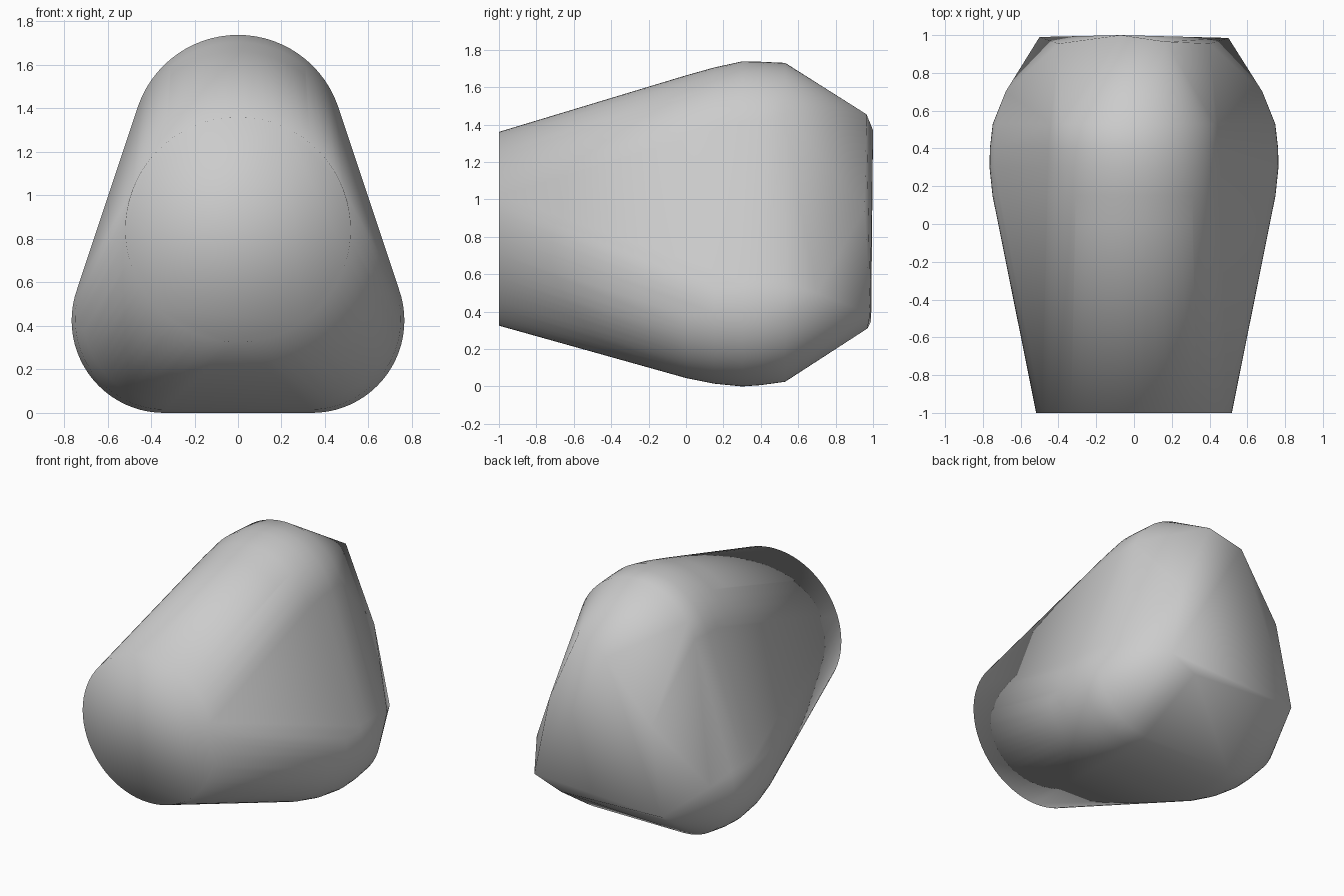
import bpy, bmesh
from math import sin, cos, pi

if "Cube" in bpy.data.objects:
    bpy.data.objects.remove(bpy.data.objects["Cube"])

SEGMENTS = 72
bm = bmesh.new()


def disc(x, y, z, r):
    """Circle of points facing -y."""
    for i in range(SEGMENTS):
        a = 2 * pi * i / SEGMENTS
        bm.verts.new((x + r * cos(a), y, z + r * sin(a)))


def three_lobes(y, top_z, top_r, low_x, low_z, low_r):
    """Rounded triangle section: one lobe on top, two mirrored below."""
    disc(0, y, top_z, top_r)
    for side in (-1, 1):
        disc(side * low_x, y, low_z, low_r)


# round front end
disc(0, -1, 0.843, 0.518)

# swelling rounded triangle sections
three_lobes(0.0, 1.183, 0.480, 0.310, 0.450, 0.405)
three_lobes(0.15, 1.221, 0.484, 0.332, 0.432, 0.417)
three_lobes(0.30, 1.252, 0.486, 0.340, 0.425, 0.425)
three_lobes(0.40, 1.254, 0.482, 0.345, 0.425, 0.418)
three_lobes(0.53, 1.260, 0.470, 0.348, 0.425, 0.400)

# faceted back: lower corners, peak and side ridges
for co in [(-0.07, 1.0, 1.37), (0.17, 0.965, 1.455),
           (-0.5, 0.99, 0.35), (0.5, 0.985, 0.39), (0.3, 0.97, 0.31)]:
    bm.verts.new(co)
for side in (-1, 1):
    bm.verts.new((side * 0.40, 0.955, 0.95))
    bm.verts.new((side * 0.68, 0.70, 0.50))

# wrap the sections in one skin
bmesh.ops.convex_hull(bm, input=bm.verts[:])
bmesh.ops.delete(bm, geom=[v for v in bm.verts if not v.link_faces], context='VERTS')
bmesh.ops.dissolve_limit(bm, angle_limit=0.002, verts=bm.verts[:], edges=bm.edges[:])
bmesh.ops.recalc_face_normals(bm, faces=bm.faces[:])
for f in bm.faces:
    f.smooth = True

mesh = bpy.data.meshes.new("rounded_body")
bm.to_mesh(mesh)
bm.free()
body = bpy.data.objects.new("rounded_body", mesh)
bpy.context.collection.objects.link(body)
